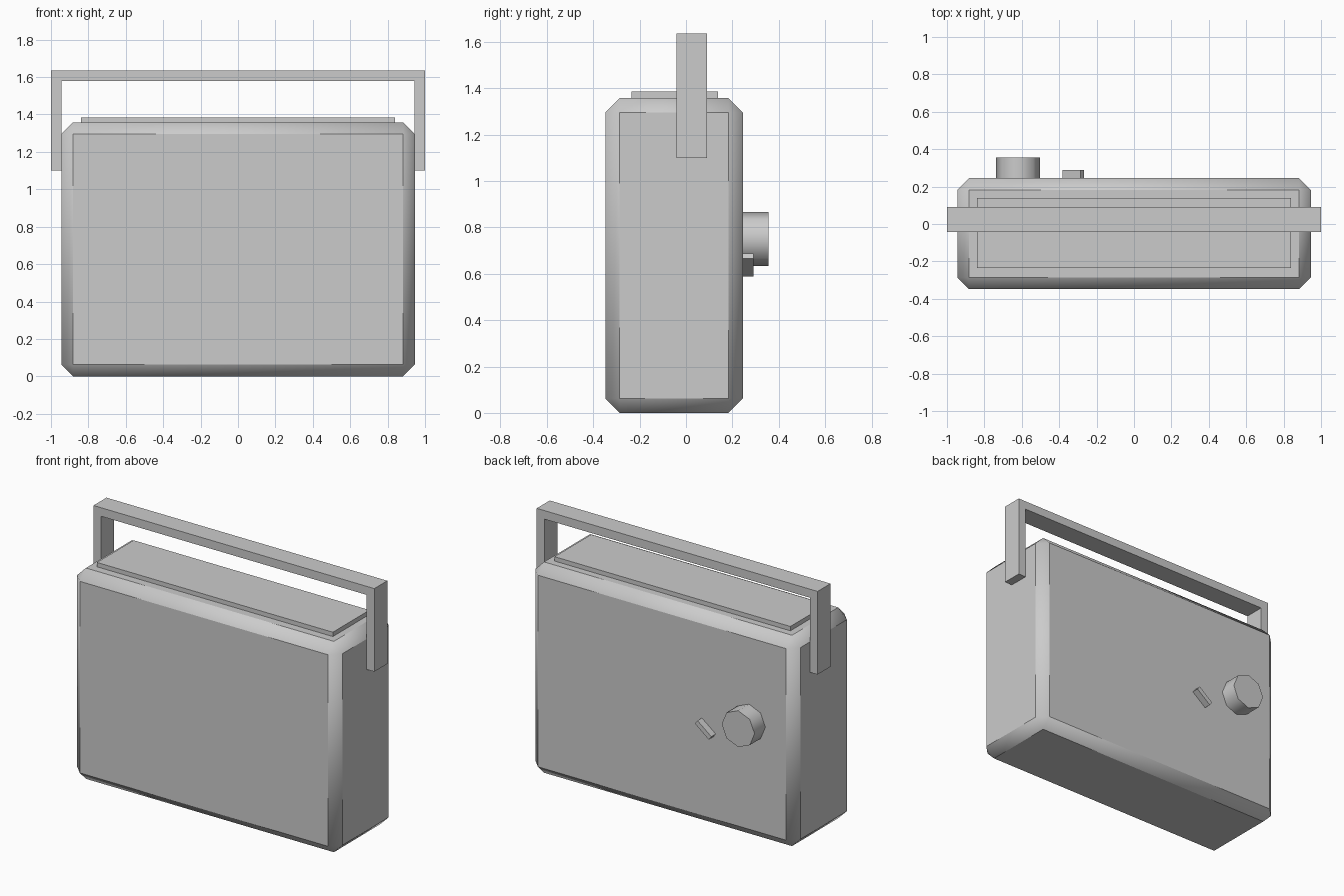
import bpy
import bmesh
import math
from mathutils import Matrix

cube = bpy.data.objects.get("Cube")
if cube:
    bpy.data.objects.remove(cube, do_unlink=True)

# Single plain grey for every part
grey = bpy.data.materials.new("light grey")
grey.use_nodes = True
colour = (0.6, 0.6, 0.6, 1)
grey.diffuse_color = colour
grey.node_tree.nodes["Principled BSDF"].inputs["Base Color"].default_value = colour


def finish(name, bm, smooth_angle=None):
    bmesh.ops.recalc_face_normals(bm, faces=bm.faces)
    mesh = bpy.data.meshes.new(name)
    bm.to_mesh(mesh)
    bm.free()
    mesh.materials.append(grey)
    obj = bpy.data.objects.new(name, mesh)
    bpy.context.collection.objects.link(obj)
    if smooth_angle:
        bpy.ops.object.select_all(action="DESELECT")
        obj.select_set(True)
        bpy.context.view_layer.objects.active = obj
        bpy.ops.object.shade_smooth_by_angle(angle=math.radians(smooth_angle))
    return obj


def box(low, high):
    bm = bmesh.new()
    size = [b - a for a, b in zip(low, high)]
    centre = [(a + b) / 2 for a, b in zip(low, high)]
    bmesh.ops.create_cube(bm, size=1, matrix=Matrix.Translation(centre) @ Matrix.Diagonal((*size, 1)))
    return bm


# Chamfered case
BACK = 0.245
body = box((-0.945, -0.348, 0), (0.945, BACK, 1.357))
bmesh.ops.bevel(body, geom=body.edges[:], offset=0.062, offset_type="OFFSET",
                segments=1, affect="EDGES")
finish("case", body, 40)

# Raised lid plate
finish("lid", box((-0.84, -0.235, 1.33), (0.84, 0.138, 1.385)))

# Carrying handle: a U-shaped profile extruded through its depth
half = [(1, 1.635), (1, 1.1), (0.945, 1.1), (0.945, 1.58)]
outline = half + [(-x, z) for x, z in reversed(half)]
bm = bmesh.new()
face = bm.faces.new([bm.verts.new((x, -0.042, z)) for x, z in outline])
moved = bmesh.ops.extrude_face_region(bm, geom=[face])["geom"]
bmesh.ops.translate(bm, vec=(0, 0.132, 0),
                    verts=[v for v in moved if isinstance(v, bmesh.types.BMVert)])
finish("handle", bm)

# Eight-sided knob on the back
bm = bmesh.new()
bmesh.ops.create_cone(bm, cap_ends=True, segments=8, radius1=0.117, radius2=0.117, depth=0.13,
                      matrix=Matrix.Translation((-0.62, BACK + 0.045, 0.75))
                      @ Matrix.Rotation(math.radians(90), 4, "X"))
finish("knob", bm, 50)

# Slanted latch beside the knob
bm = box((-0.0625, -0.03, -0.015), (0.0625, 0.045, 0.015))
bmesh.ops.transform(bm, verts=bm.verts, matrix=Matrix.Translation((-0.325, BACK, 0.638))
                    @ Matrix.Rotation(math.radians(-38), 4, "Y"))
finish("latch", bm)
